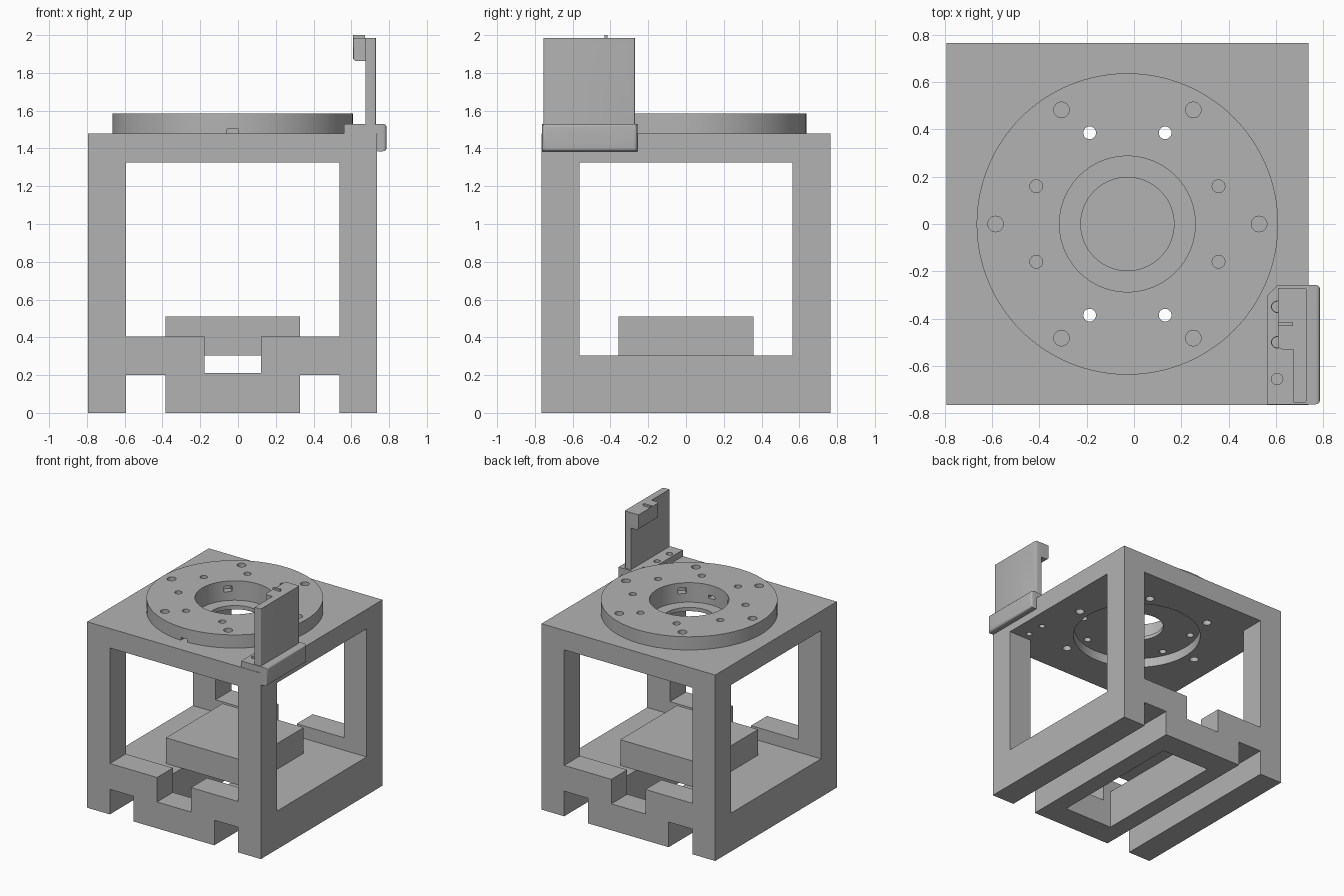
import bpy, bmesh, math
from mathutils import Matrix, Vector

if "Cube" in bpy.data.objects:
    bpy.data.objects.remove(bpy.data.objects["Cube"], do_unlink=True)

CX = -0.028          # frame centre line
PLATE_Z, TOP_Z, DISC_Z = 1.325, 1.48, 1.585
RAD = math.radians

grey = bpy.data.materials.new("machined_grey")
grey.use_nodes = True
grey.diffuse_color = (0.45, 0.45, 0.45, 1)
grey.node_tree.nodes["Principled BSDF"].inputs["Base Color"].default_value = (0.45, 0.45, 0.45, 1)


def make(name, bm):
    bmesh.ops.recalc_face_normals(bm, faces=bm.faces)
    mesh = bpy.data.meshes.new(name)
    bm.to_mesh(mesh)
    bm.free()
    mesh.materials.append(grey)
    ob = bpy.data.objects.new(name, mesh)
    bpy.context.collection.objects.link(ob)
    return ob


def box(name, x, y, z, turn=None):
    bm = bmesh.new()
    bmesh.ops.create_cube(bm, size=1)
    size = Vector((x[1] - x[0], y[1] - y[0], z[1] - z[0]))
    mid = Vector((sum(x), sum(y), sum(z))) / 2
    bm.transform(Matrix.Translation(mid) @ Matrix.Diagonal(size).to_4x4())
    if turn is not None:
        bm.transform(Matrix.Translation((CX, 0, 0)) @ Matrix.Rotation(turn, 4, 'Z'))
    return make(name, bm)


def cyl(name, start, end, r, sides=32):
    a, b = Vector(start), Vector(end)
    bm = bmesh.new()
    bmesh.ops.create_cone(bm, cap_ends=True, segments=sides, radius1=r, radius2=r, depth=(b - a).length)
    spin = (b - a).to_track_quat('Z', 'Y').to_matrix().to_4x4()
    bm.transform(Matrix.Translation((a + b) / 2) @ spin)
    return make(name, bm)


def prism(name, profile, y0, y1):
    """Extrude an x-z profile along y."""
    bm = bmesh.new()
    face = bm.faces.new([bm.verts.new((x, y0, z)) for x, z in profile])
    out = bmesh.ops.extrude_face_region(bm, geom=[face])
    moved = [v for v in out["geom"] if isinstance(v, bmesh.types.BMVert)]
    bmesh.ops.translate(bm, verts=moved, vec=(0, y1 - y0, 0))
    return make(name, bm)


def bevel(ob, rule, width, segments):
    bm = bmesh.new()
    bm.from_mesh(ob.data)
    edges = [e for e in bm.edges if rule(e.verts[0].co, e.verts[1].co)]
    bmesh.ops.bevel(bm, geom=edges, offset=width, segments=segments, profile=0.5, affect='EDGES')
    bm.to_mesh(ob.data)
    bm.free()


def activate(ob):
    bpy.ops.object.select_all(action='DESELECT')
    ob.select_set(True)
    bpy.context.view_layer.objects.active = ob


def cut(ob, cutters):
    activate(ob)
    for c in cutters:
        c.hide_render = True
        mod = ob.modifiers.new("cut", 'BOOLEAN')
        mod.operation, mod.solver, mod.object = 'DIFFERENCE', 'EXACT', c
        bpy.ops.object.modifier_apply(modifier=mod.name)
        bpy.data.objects.remove(c, do_unlink=True)


def smooth(ob):
    activate(ob)
    bpy.ops.object.shade_smooth_by_angle(angle=RAD(30))


def ring_holes(count, radius, r, first):
    """Vertical drills on a bolt circle."""
    drills = []
    for i in range(count):
        a = first + math.tau * i / count
        x, y = CX + radius * math.cos(a), radius * math.sin(a)
        drills.append(cyl("drill", (x, y, 1.2), (x, y, 1.7), r, 24))
    return drills


def bore(r, z0, z1):
    return cyl("bore", (CX, 0, z0), (CX, 0, z1), r, 96)


# Corner legs
for sx, side in ((1, "left"), (-1, "right")):
    for sy, end in ((-1, "front"), (1, "back")):
        xs = sorted((CX + sx * 0.565, CX + sx * 0.765))
        ys = sorted((sy * 0.565, sy * 0.765))
        box(f"{end}_{side}_leg", xs, ys, (0, PLATE_Z))

# Front and back cross beams with open notch
half = [(0.15, 0.21), (0.15, 0.405), (0.565, 0.405), (0.565, 0.2), (0.355, 0.2), (0.355, 0)]
beam = [(CX + u, z) for u, z in half] + [(CX - u, z) for u, z in reversed(half)]
prism("front_beam", beam, -0.765, -0.565)
prism("back_beam", beam, 0.565, 0.765)

# Side rails: outer rail, channel roof and inner wall, cross drilled
rail = [(0.765, 0), (0.765, 0.305), (0.215, 0.305), (0.215, 0),
        (0.355, 0), (0.355, 0.2), (0.565, 0.2), (0.565, 0)]
for s, side in ((1, "left"), (-1, "right")):
    ob = prism(f"{side}_rail", [(CX + s * u, z) for u, z in rail], -0.565, 0.565)
    cut(ob, [cyl("drill", (-1, y, 0.105), (1, y, 0.105), 0.027, 24) for y in (-0.285, 0, 0.285)])
    smooth(ob)

# Centre platform bridging the rails
box("platform", (CX - 0.357, CX + 0.357), (-0.357, 0.357), (0.305, 0.51))

# Top plate with stepped bore, lower recess and bolt circles
plate = box("top_plate", (CX - 0.765, CX + 0.765), (-0.765, 0.765), (PLATE_Z, TOP_Z))
cut(plate, [bore(0.474, 1.2, 1.4), bore(0.287, 1.43, 1.6), bore(0.197, 1.3, 1.6)]
    + ring_holes(8, 0.417, 0.027, RAD(22.5)) + ring_holes(6, 0.557, 0.033, 0)
    + [cyl("drill", (0.605, y, 1.2), (0.605, y, 1.6), 0.022, 24) for y in (-0.35, -0.5)])
smooth(plate)

# Round flange with cable slot and bore pockets
disc = cyl("round_flange", (CX, 0, TOP_Z), (CX, 0, DISC_Z), 0.637, 128)
cut(disc, [bore(0.287, 1.4, 1.7)]
    + ring_holes(8, 0.417, 0.027, RAD(22.5)) + ring_holes(6, 0.557, 0.033, 0)
    + [cyl("slot", (CX, -0.7, 1.503), (CX, -0.2, 1.503), 0.03, 24),
       box("slot", (CX - 0.0298, CX + 0.0298), (-0.7, -0.2), (1.45, 1.503))]
    + [box("pocket", (0.25, 0.34), (-0.03, 0.03), (1.5, 1.545), RAD(a)) for a in (45, 135, 225, 315)])
smooth(disc)

# Bracket base: angle piece hooked over the plate edge
hook = [(0.562, TOP_Z), (0.562, 1.53), (0.786, 1.53), (0.786, 1.385), (0.738, 1.385), (0.738, TOP_Z)]
base = prism("bracket_base", hook, -0.762, -0.258)
bevel(base, lambda a, b: a.x < 0.57 and b.x < 0.57 and min(a.y, b.y) > -0.3, 0.045, 1)
bevel(base, lambda a, b: a.x > 0.78 and b.x > 0.78, 0.018, 4)
cut(base, [cyl("drill", (0.605, y, 1.4), (0.605, y, 1.6), 0.024, 24) for y in (-0.35, -0.5, -0.655)]
    + [cyl("drill", (0.7, y, 1.455), (0.9, y, 1.455), 0.026, 24) for y in (-0.585, -0.432)])
smooth(base)

# Upright plate and its top block
upright = box("bracket_upright", (0.675, 0.73), (-0.755, -0.27), (1.53, 1.985))
bevel(upright, lambda a, b: a.x > 0.72 and b.x > 0.72 and abs(a.y - b.y) < 0.01, 0.01, 3)
block = box("bracket_block", (0.608, 0.675), (-0.53, -0.27), (1.862, 1.985))
bevel(block, lambda a, b: max(a.x, b.x) < 0.62 and (max(a.z, b.z) < 1.87 or max(a.y, b.y) < -0.5), 0.02, 3)
for ob in (upright, block):
    cut(ob, [cyl("drill", (0.55, y, 1.92), (0.9, y, 1.92), 0.021, 24) for y in (-0.45, -0.352)])
cut(block, [cyl("drill", (0.655, -0.6, 1.93), (0.655, -0.47, 1.93), 0.016, 24)])
smooth(upright)
smooth(block)
box("pointer_fin", (0.608, 0.672), (-0.432, -0.416), (1.95, 2.0))
